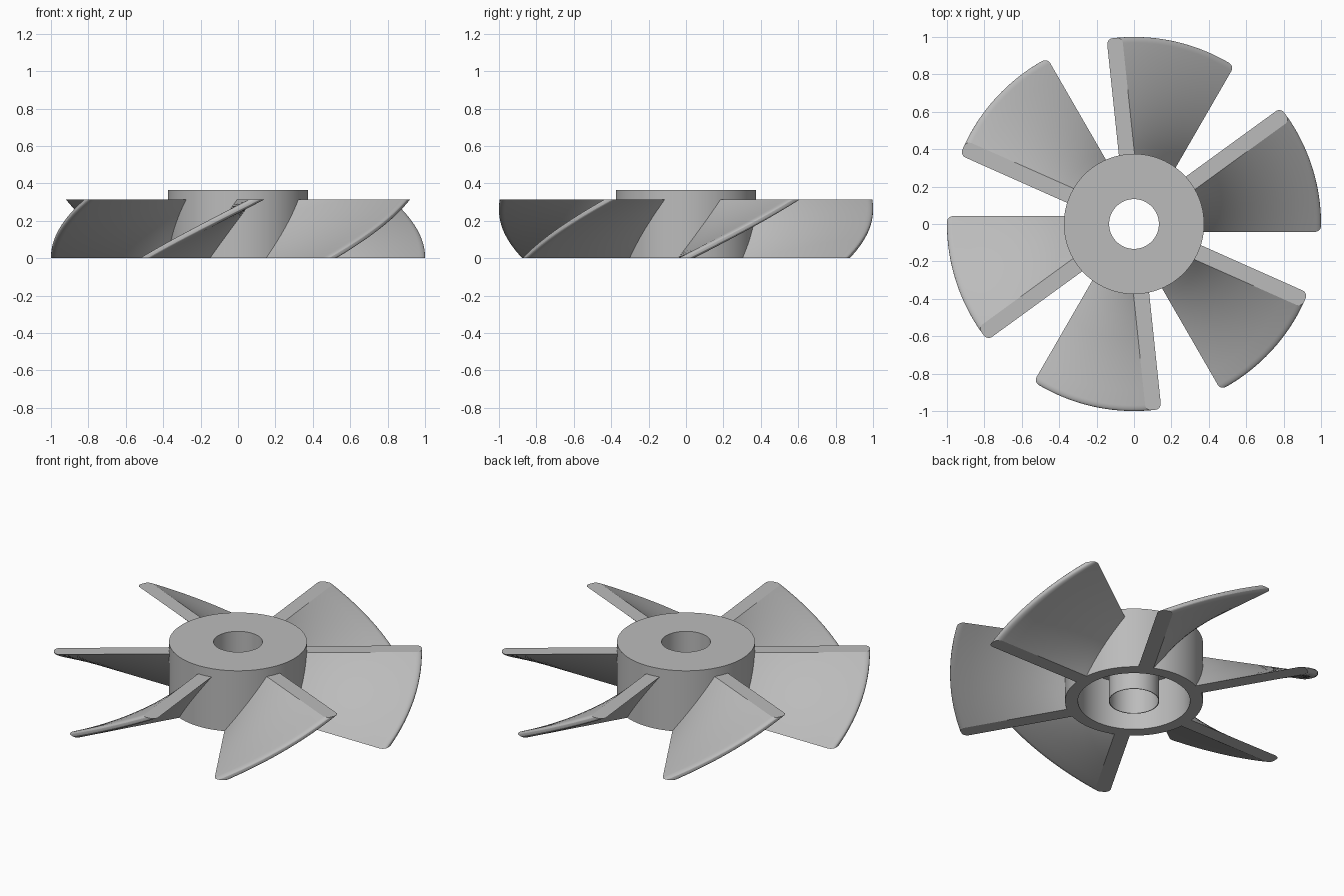
import bpy, bmesh
from math import sin, cos, pi, radians, sqrt
from mathutils import Matrix, Vector

cube = bpy.data.objects.get("Cube")
if cube:
    bpy.data.objects.remove(cube, do_unlink=True)

BLADES = 6
TWIST = radians(36)
BLADE_TOP = 0.315
HALF = 0.042        # half the blade width
ROUND = 0.032       # tip corner radius

grey = bpy.data.materials.new("plain grey")
grey.use_nodes = True
colour = (0.5, 0.5, 0.5, 1)
grey.diffuse_color = colour
grey.node_tree.nodes["Principled BSDF"].inputs["Base Color"].default_value = colour


def finish(bm, name):
    """Turn a bmesh into a smooth-shaded object with crisp edges."""
    bmesh.ops.recalc_face_normals(bm, faces=bm.faces)
    mesh = bpy.data.meshes.new(name)
    bm.to_mesh(mesh)
    bm.free()
    mesh.materials.append(grey)
    obj = bpy.data.objects.new(name, mesh)
    bpy.context.collection.objects.link(obj)
    bpy.ops.object.select_all(action="DESELECT")
    obj.select_set(True)
    bpy.context.view_layer.objects.active = obj
    bpy.ops.object.shade_smooth_by_angle(angle=radians(20))
    return obj


def skin(bm, rings, closed):
    """Bridge consecutive rings of vertices with quads."""
    pairs = list(zip(rings, rings[1:]))
    if closed:
        pairs.append((rings[-1], rings[0]))
    for a, b in pairs:
        for i in range(len(a)):
            j = (i + 1) % len(a)
            bm.faces.new((a[i], a[j], b[j], b[i]))


# Hub: outer wall, top plate and thin bore sleeve in one turned profile
def make_hub():
    profile = [(0.133, 0.365), (0.375, 0.365), (0.375, 0), (0.305, 0),
               (0.305, 0.29), (0.137, 0.29), (0.137, 0), (0.133, 0)]
    bm = bmesh.new()
    steps = 96
    rings = []
    for s in range(steps):
        turn = Matrix.Rotation(2 * pi * s / steps, 3, "Z")
        rings.append([bm.verts.new(turn @ Vector((r, 0, z))) for r, z in profile])
    skin(bm, rings, True)
    finish(bm, "hub")


# Blade outline: a straight bar with a rounded-corner tip on the unit circle
def blade_outline():
    cy = HALF - ROUND
    cx = sqrt((1 - ROUND) ** 2 - cy ** 2)
    corner = [(cx + ROUND * sin(a), cy + ROUND * cos(a))
              for a in (pi / 2 * k / 8 for k in range(9))]
    sides = [(0.34 + (cx - 0.34) * k / 8, HALF) for k in range(8)]
    upper = sides + corner
    return upper + [(x, -y) for x, y in reversed(upper)]


# Blade: the outline lifted and twisted about the axis
def make_blade(index):
    bm = bmesh.new()
    outline = blade_outline()
    steps = 28
    rings = []
    for s in range(steps + 1):
        t = s / steps
        turn = Matrix.Rotation(2 * pi * index / BLADES + TWIST * t, 3, "Z")
        rings.append([bm.verts.new(turn @ Vector((x, y, BLADE_TOP * t)))
                      for x, y in outline])
    skin(bm, rings, False)
    bm.faces.new(rings[0])
    bm.faces.new(rings[-1])
    finish(bm, f"blade_{index + 1}")


make_hub()
for n in range(BLADES):
    make_blade(n)
